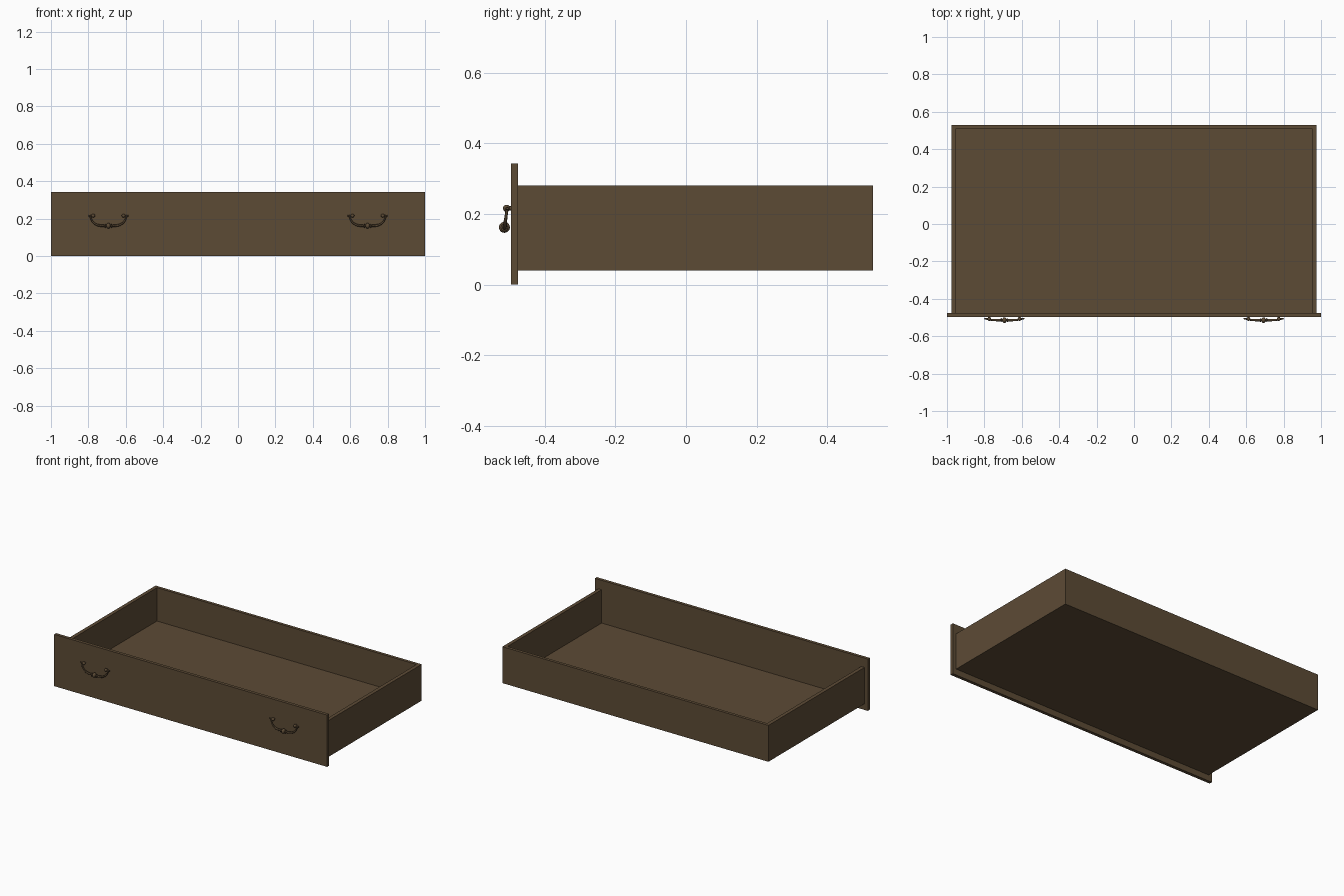
import bpy, bmesh, math
from mathutils import Vector, Matrix

if "Cube" in bpy.data.objects:
    bpy.data.objects.remove(bpy.data.objects["Cube"])

wood = bpy.data.materials.new("dark brown wood")
wood.diffuse_color = (0.108, 0.070, 0.036, 1)
wood.use_nodes = True
wood.node_tree.nodes["Principled BSDF"].inputs["Base Color"].default_value = wood.diffuse_color


def finish(bm, name, smooth=False):
    bmesh.ops.recalc_face_normals(bm, faces=bm.faces)
    me = bpy.data.meshes.new(name)
    for f in bm.faces:
        f.smooth = smooth
    bm.to_mesh(me)
    bm.free()
    me.materials.append(wood)
    ob = bpy.data.objects.new(name, me)
    bpy.context.collection.objects.link(ob)
    return ob


def box(name, x0, x1, y0, y1, z0, z1):
    bm = bmesh.new()
    bmesh.ops.create_cube(bm, size=1)
    for v in bm.verts:
        v.co = ((x0 + x1) / 2 + v.co.x * (x1 - x0),
                (y0 + y1) / 2 + v.co.y * (y1 - y0),
                (z0 + z1) / 2 + v.co.z * (z1 - z0))
    return finish(bm, name)


def tube(bm, pts, n=12):
    # sweep a circle along (x, y, z, radius) points
    P = [Vector(p[:3]) for p in pts]
    rings = []
    for i, p in enumerate(P):
        t = (P[min(i + 1, len(P) - 1)] - P[max(i - 1, 0)]).normalized()
        ref = Vector((0, 1, 0)) if abs(t.y) < 0.8 else Vector((0, 0, 1))
        a = t.cross(ref).normalized()
        b = t.cross(a)
        rings.append([bm.verts.new(p + pts[i][3] * (a * math.cos(k * math.tau / n) + b * math.sin(k * math.tau / n)))
                      for k in range(n)])
    for r, s in zip(rings, rings[1:]):
        for k in range(n):
            bm.faces.new((r[k], r[(k + 1) % n], s[(k + 1) % n], s[k]))
    bm.faces.new(rings[0])
    bm.faces.new(rings[-1])


def ball(bm, c, r, sx=1.0):
    bmesh.ops.create_uvsphere(bm, u_segments=16, v_segments=10, radius=r,
                              matrix=Matrix.Translation(c) @ Matrix.Diagonal((sx, 1, 1, 1)))


# drawer box
box("front_panel", -1, 1, -0.496, -0.475, 0, 0.343)
box("drawer_floor", -0.951, 0.951, -0.475, 0.510, 0.04, 0.06)
box("back_wall", -0.975, 0.975, 0.510, 0.530, 0.04, 0.281)
for s, side in ((-1, "left"), (1, "right")):
    xs = sorted((s * 0.951, s * 0.975))
    box(side + "_wall", xs[0], xs[1], -0.475, 0.510, 0.04, 0.281)

# bail handles: half path mirrored about the handle centre
half = [(-0.107, -0.506, 0.216, 0.003), (-0.098, -0.507, 0.214, 0.004),
        (-0.094, -0.508, 0.203, 0.004), (-0.088, -0.510, 0.189, 0.0045),
        (-0.076, -0.512, 0.175, 0.005), (-0.059, -0.513, 0.166, 0.006),
        (-0.038, -0.514, 0.162, 0.0065), (-0.018, -0.514, 0.161, 0.006)]
path = half + [(-x, y, z, r) for x, y, z, r in reversed(half)]
for s, side in ((-1, "left"), (1, "right")):
    cx = s * 0.693
    bm = bmesh.new()
    tube(bm, [(cx + x, y, z, r) for x, y, z, r in path])
    # centre bead with collars
    ball(bm, (cx, -0.514, 0.162), 0.0155, 0.75)
    for m in (-1, 1):
        ball(bm, (cx + m * 0.017, -0.514, 0.161), 0.0105, 0.4)
    finish(bm, side + "_handle_bail", True)
    bm = bmesh.new()
    for m in (-1, 1):
        px = cx + m * 0.081
        # post into the panel, knob and pivot pin
        tube(bm, [(px, -0.480, 0.216, 0.006), (px, -0.508, 0.216, 0.006)])
        ball(bm, (px, -0.508, 0.216), 0.010)
        tube(bm, [(px, -0.507, 0.216, 0.0045), (px + m * 0.018, -0.507, 0.215, 0.0045)])
    finish(bm, side + "_handle_posts", True)

# keep the rims of the metal parts crisp
bpy.ops.object.select_all(action='DESELECT')
for ob in bpy.data.objects:
    if "handle" in ob.name:
        ob.select_set(True)
        bpy.context.view_layer.objects.active = ob
bpy.ops.object.shade_smooth_by_angle()
